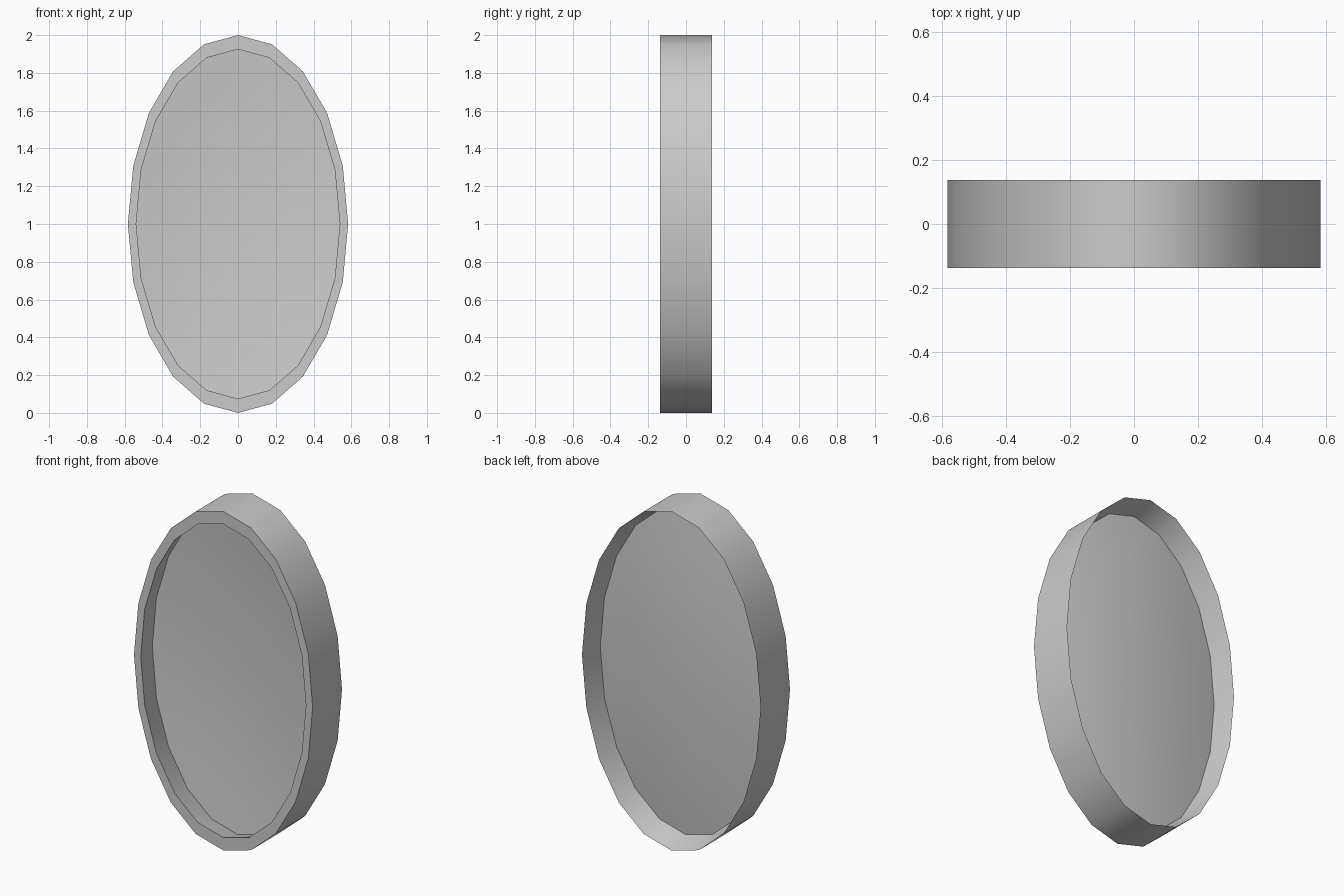
import bpy, bmesh, math

if "Cube" in bpy.data.objects:
    bpy.data.objects.remove(bpy.data.objects["Cube"])

SIDES, RX, RZ, HALF, SAG = 20, 0.583, 1.0, 0.137, 0.05


def ring(bm, scale, y):
    """Oval loop of vertices in the xz plane at depth y."""
    return [bm.verts.new((RX * scale * math.sin(2 * math.pi * i / SIDES), y,
                          1 + RZ * scale * math.cos(2 * math.pi * i / SIDES)))
            for i in range(SIDES)]


def bridge(bm, a, b):
    for i in range(SIDES):
        j = (i + 1) % SIDES
        bm.faces.new((a[i], a[j], b[j], b[i]))


def finish(bm, name):
    bmesh.ops.recalc_face_normals(bm, faces=bm.faces)
    mesh = bpy.data.meshes.new(name)
    bm.to_mesh(mesh)
    bm.free()
    obj = bpy.data.objects.new(name, mesh)
    bpy.context.collection.objects.link(obj)
    bpy.ops.object.select_all(action='DESELECT')
    obj.select_set(True)
    bpy.context.view_layer.objects.active = obj
    bpy.ops.object.shade_smooth_by_angle(angle=math.radians(40))


# Oval frame: flat front lip, straight outer wall, thin back edge, inner walls meeting the panel
bm = bmesh.new()
profile = [(0.96, 0.0), (0.925, -HALF), (1.0, -HALF), (1.0, HALF)]
rings = [ring(bm, s, y) for s, y in profile]
for k, a in enumerate(rings):
    bridge(bm, a, rings[(k + 1) % len(rings)])
finish(bm, "oval_frame")

# Shallow dished panel recessed halfway through the frame
bm = bmesh.new()
steps = [1.0, 0.8, 0.6, 0.4, 0.2]
loops = [ring(bm, 0.96 * s, SAG * (1 - s * s)) for s in steps]
for a, b in zip(loops, loops[1:]):
    bridge(bm, a, b)
hub = bm.verts.new((0, SAG, 1))
for i in range(SIDES):
    bm.faces.new((loops[-1][i], loops[-1][(i + 1) % SIDES], hub))
finish(bm, "oval_panel")
